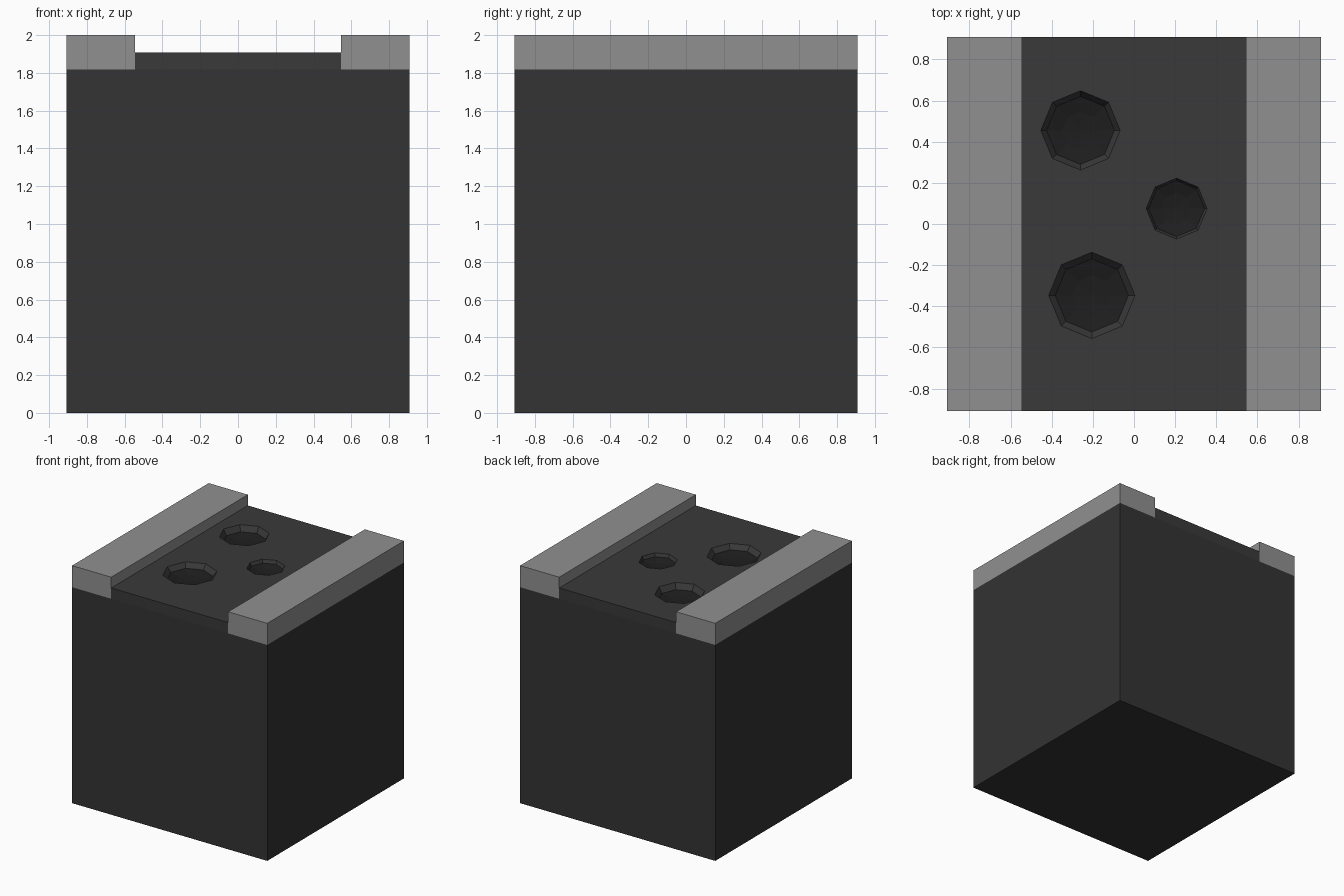
import bpy, bmesh, math

if "Cube" in bpy.data.objects:
    bpy.data.objects.remove(bpy.data.objects["Cube"])

def material(name, v):
    m = bpy.data.materials.new(name)
    m.diffuse_color = (v, v, v, 1)
    m.use_nodes = True
    m.node_tree.nodes["Principled BSDF"].inputs["Base Color"].default_value = m.diffuse_color
    return m

base_mat = material("base_dark", 0.033)
road_mat = material("asphalt", 0.041)
hole_mat = material("pothole_dark", 0.013)
curb_mat = material("curb_grey", 0.28)

def add_object(name, bm, mats):
    me = bpy.data.meshes.new(name)
    bmesh.ops.recalc_face_normals(bm, faces=bm.faces)
    bm.to_mesh(me)
    bm.free()
    for m in mats:
        me.materials.append(m)
    ob = bpy.data.objects.new(name, me)
    bpy.context.collection.objects.link(ob)
    return ob

def box(name, x0, x1, z0, z1, mats):
    bm = bmesh.new()
    bmesh.ops.create_cube(bm, size=1)
    for v in bm.verts:
        v.co = ((x0 + x1) / 2 + v.co.x * (x1 - x0), v.co.y * 2 * HALF,
                (z0 + z1) / 2 + v.co.z * (z1 - z0))
    return add_object(name, bm, mats)

HALF, ROAD, TOP = 0.909, 0.545, 1.909

# Ground block, road slab and the two curbs
box("ground_block", -HALF, HALF, 0, 1.818, [base_mat])
road = box("road_slab", -ROAD, ROAD, 1.818, TOP, [road_mat, hole_mat])
box("curb_left", -HALF, -ROAD, 1.818, 2.0, [curb_mat])
box("curb_right", ROAD, HALF, 1.818, 2.0, [curb_mat])

def pothole(name, x, y, rim, floor, depth):
    """Eight-sided bowl cutter: lighter rim wall, dark floor."""
    bm = bmesh.new()
    levels = [(rim, 0.05), (rim, 0), (floor, -depth), (floor * 0.55, -depth - 0.018)]
    rings = [[bm.verts.new((x + r * math.cos(i * math.pi / 4),
                            y + r * math.sin(i * math.pi / 4), TOP + z))
              for i in range(8)] for r, z in levels]
    tip = bm.verts.new((x, y, TOP - depth - 0.025))
    bm.faces.new(rings[0])
    for k in range(3):
        for i in range(8):
            j = (i + 1) % 8
            f = bm.faces.new((rings[k][i], rings[k][j], rings[k + 1][j], rings[k + 1][i]))
            f.material_index = 1 if k == 2 else 0
    for i in range(8):
        bm.faces.new((rings[3][i], rings[3][(i + 1) % 8], tip)).material_index = 1
    cutter = add_object(name, bm, [road_mat, hole_mat])
    cutter.hide_render = True
    cutter.hide_set(True)
    mod = road.modifiers.new(name, 'BOOLEAN')
    mod.operation = 'DIFFERENCE'
    mod.solver = 'EXACT'
    mod.object = cutter

# Three potholes sunk into the road
pothole("pothole_back_cutter", -0.26, 0.455, 0.193, 0.165, 0.048)
pothole("pothole_middle_cutter", 0.207, 0.075, 0.148, 0.136, 0.028)
pothole("pothole_front_cutter", -0.205, -0.347, 0.21, 0.178, 0.04)
